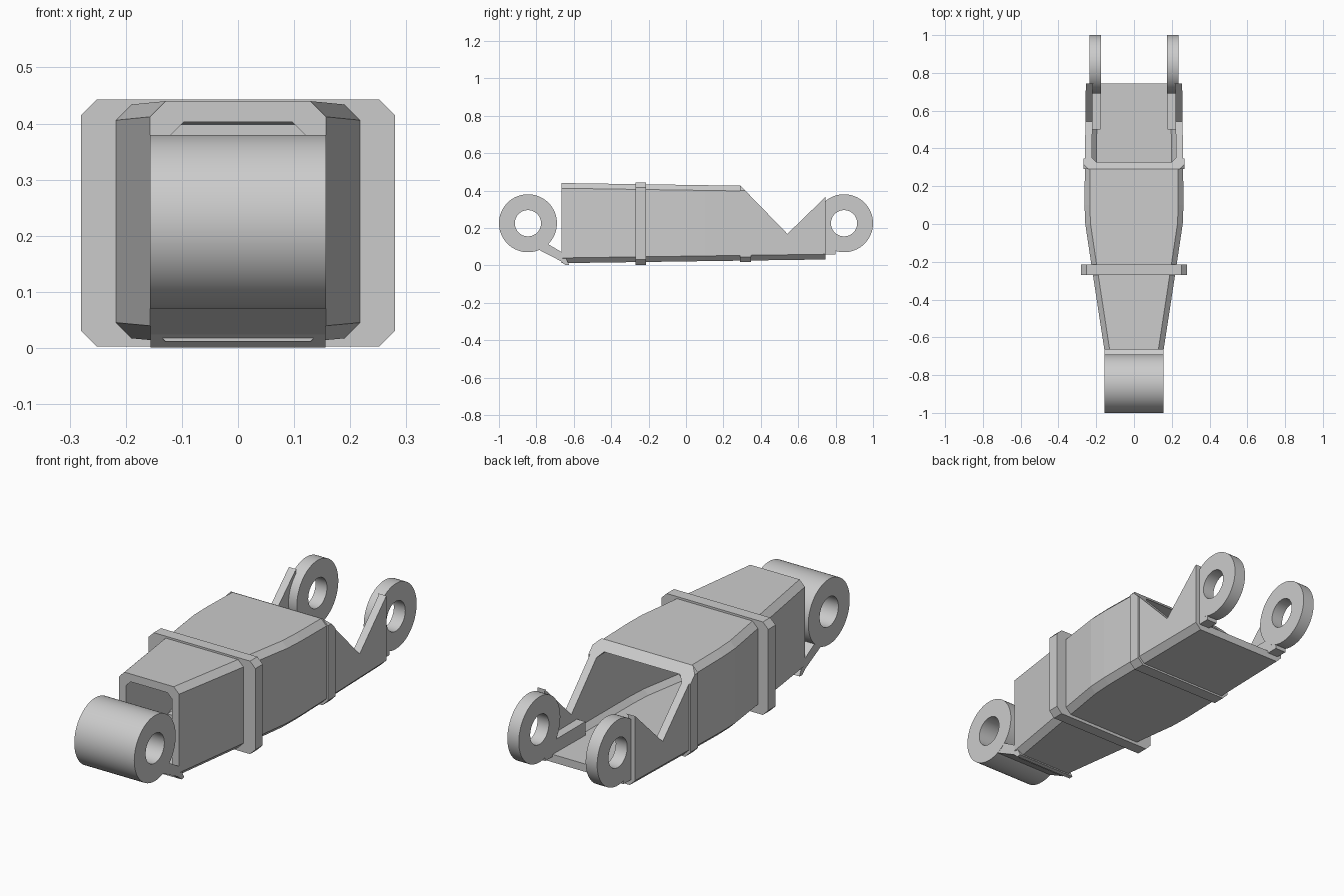
import bpy, bmesh, math

cube = bpy.data.objects.get("Cube")
if cube:
    bpy.data.objects.remove(cube)

grey = bpy.data.materials.new("plain_grey")
grey.use_nodes = True
colour = (0.6, 0.6, 0.6, 1)
grey.diffuse_color = colour
grey.node_tree.nodes["Principled BSDF"].inputs["Base Color"].default_value = colour


def finish(name, bm, smooth=False):
    bmesh.ops.recalc_face_normals(bm, faces=bm.faces)
    mesh = bpy.data.meshes.new(name)
    bm.to_mesh(mesh)
    bm.free()
    mesh.materials.append(grey)
    obj = bpy.data.objects.new(name, mesh)
    bpy.context.collection.objects.link(obj)
    if smooth:
        bpy.ops.object.select_all(action='DESELECT')
        obj.select_set(True)
        bpy.context.view_layer.objects.active = obj
        bpy.ops.object.shade_smooth_by_angle(angle=math.radians(30))
    return obj


def hollow(name, stations, smooth=False):
    """Closed tube through stations, each an (outer loop, inner loop) pair."""
    bm = bmesh.new()
    rows = [[[bm.verts.new(p) for p in loop] for loop in pair] for pair in stations]

    def bridge(a, b):
        for i in range(len(a)):
            j = (i + 1) % len(a)
            bm.faces.new((a[i], a[j], b[j], b[i]))

    for a, b in zip(rows, rows[1:]):
        bridge(a[0], b[0])
        bridge(a[1], b[1])
    for end in (rows[0], rows[-1]):
        bridge(end[0], end[1])
    return finish(name, bm, smooth)


def octagon(y, hw, bottom, top, c):
    half = [(hw - c, bottom), (hw, bottom + c), (hw, top - c), (hw - c, top)]
    return [(x, y, z) for x, z in half] + [(-x, y, z) for x, z in reversed(half)]


def box_ring(y, hw, bottom, top, wall, c=0.028):
    return (octagon(y, hw, bottom, top, c),
            octagon(y, hw - wall, bottom + wall, top - wall, c * 0.85))


def eye(name, x0, x1, y):
    """Round eye with a bore running along x."""
    def circle(x, r):
        steps = [2 * math.pi * i / 64 for i in range(64)]
        return [(x, y + r * math.cos(a), 0.225 + r * math.sin(a)) for a in steps]
    return hollow(name, [(circle(x, 0.155), circle(x, 0.07)) for x in (x0, x1)], True)


def prism(name, profile, x0, x1):
    """Side profile of (y, z) points extruded along x."""
    bm = bmesh.new()
    face = bm.faces.new([bm.verts.new((x0, y, z)) for y, z in profile])
    made = bmesh.ops.extrude_face_region(bm, geom=[face])["geom"]
    verts = [v for v in made if isinstance(v, bmesh.types.BMVert)]
    bmesh.ops.translate(bm, verts=verts, vec=(x1 - x0, 0, 0))
    return finish(name, bm)


# Hollow tapering body, open at both ends
WALL = 0.037
widths = [(-0.665, 0.157), (-0.24, 0.222), (0.0, 0.258), (0.1, 0.262),
          (0.3, 0.26), (0.745, 0.255)]
body = hollow("body_shell", [
    box_ring(y, hw, 0.021 + 0.014 * y, 0.43 - 0.015 * y, WALL) for y, hw in widths])

# Raised collars around the body
hollow("front_flange", [box_ring(y, 0.28, 0.003, 0.443, 0.075)
                        for y in (-0.27, -0.215)])
rear_collar = hollow("rear_collar", [box_ring(y, 0.267, 0.017, 0.428, 0.025)
                                     for y in (0.29, 0.348)])

# V-shaped notch through the rear walls and roof
notch = prism("notch_cutter", [(0.29, 0.427), (0.542, 0.168), (0.75, 0.37),
                               (0.9, 0.6), (0.29, 0.6)], -0.5, 0.5)
notch.hide_render = True
notch.hide_viewport = True
for part in (body, rear_collar):
    cut = part.modifiers.new("notch", 'BOOLEAN')
    cut.operation = 'DIFFERENCE'
    cut.solver = 'EXACT'
    cut.object = notch

# Front eye and the sloping tongue that carries it
eye("front_eye", -0.157, 0.157, -0.845)
prism("front_tongue", [(-0.79, 0.085), (-0.74, 0.115), (-0.655, 0.065),
                       (-0.625, 0.003), (-0.645, 0.001), (-0.672, 0.024)],
      -0.156, 0.156)

# Rear eyes with their mounting bars on the floor
for side, s in (("left", 1), ("right", -1)):
    eye(f"rear_{side}_eye", s * 0.175, s * 0.235, 0.845)
    prism(f"rear_{side}_bar", [(0.5, 0.058), (0.8, 0.058), (0.8, 0.13), (0.5, 0.13)],
          s * 0.177, s * 0.233)
